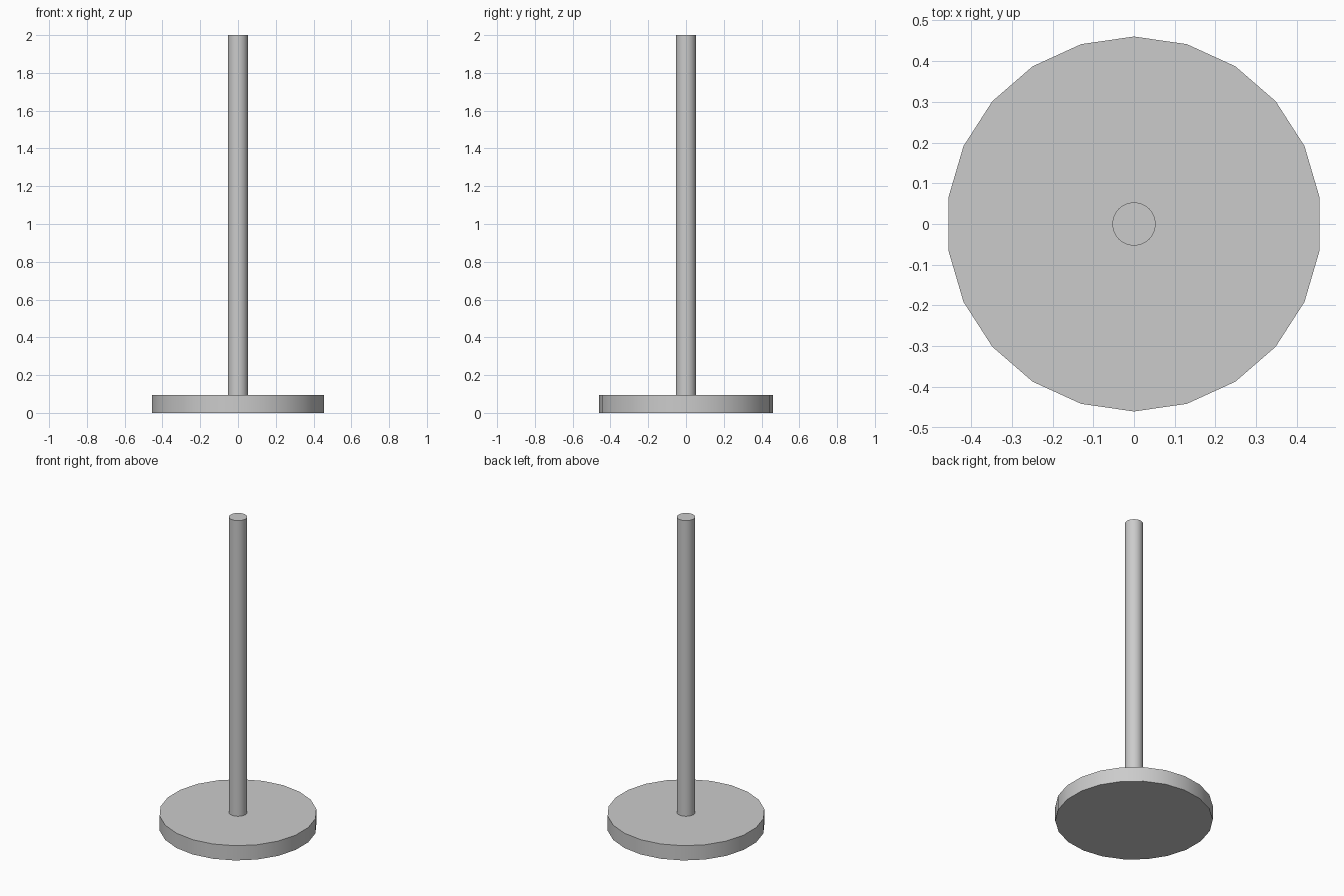
import bpy
import math

if "Cube" in bpy.data.objects:
    bpy.data.objects.remove(bpy.data.objects["Cube"])


def cylinder(name, sides, radius, z0, z1):
    bpy.ops.mesh.primitive_cylinder_add(
        vertices=sides, radius=radius, depth=z1 - z0,
        location=(0, 0, (z0 + z1) / 2))
    obj = bpy.context.object
    obj.name = name
    bpy.ops.object.shade_smooth_by_angle(angle=math.radians(30))
    return obj


# Round foot plate, 22 sides
BASE_TOP = 0.095
cylinder("base", 22, 0.46, 0.0, BASE_TOP)

# Upright pole standing on the plate
cylinder("pole", 32, 0.053, BASE_TOP, 2.0)
